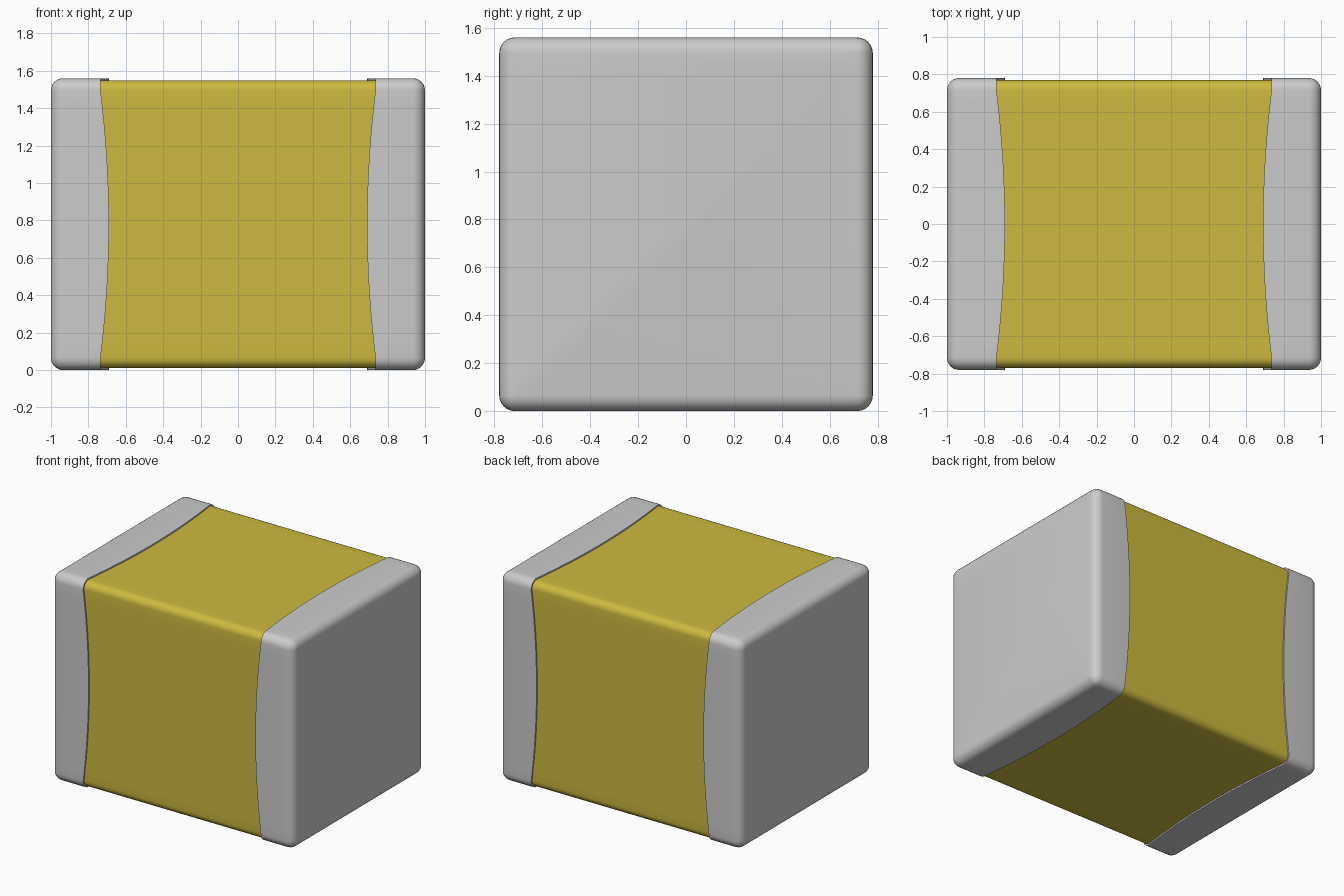
import bpy, bmesh, math

if "Cube" in bpy.data.objects:
    bpy.data.objects.remove(bpy.data.objects["Cube"])

H = 0.78       # half width of the terminals
R = 0.065      # rounding radius
GAP = 0.011    # body sits this far below the terminal surface
SIDE, CORNER = 24, 6


def ring(bm, half, rad, xfun):
    """Rounded-square loop around the x axis; xfun(u) gives x along each side, u in -1..1."""
    verts = []
    c = half - rad
    for k in range(4):
        ca, sa = math.cos(k * math.pi / 2), math.sin(k * math.pi / 2)
        pts = [(half, c * u, u) for u in (-1 + 2 * i / SIDE for i in range(SIDE + 1))]
        for j in range(1, CORNER):
            t = j / CORNER * math.pi / 2
            pts.append((c + rad * math.cos(t), c + rad * math.sin(t), 1))
        for a, b, u in pts:
            verts.append(bm.verts.new((xfun(u), a * ca - b * sa, H + a * sa + b * ca)))
    return verts


def loft(name, sections, color=None):
    """Closed solid through (half, radius, xfun) sections with capped ends."""
    bm = bmesh.new()
    rings = [ring(bm, *s) for s in sections]
    for a, b in zip(rings, rings[1:]):
        n = len(a)
        for i in range(n):
            j = (i + 1) % n
            bm.faces.new((a[i], a[j], b[j], b[i]))
    bm.faces.new(rings[0])
    bm.faces.new(rings[-1])
    bmesh.ops.remove_doubles(bm, verts=bm.verts, dist=1e-5)
    bmesh.ops.recalc_face_normals(bm, faces=bm.faces)
    me = bpy.data.meshes.new(name)
    bm.to_mesh(me)
    bm.free()
    ob = bpy.data.objects.new(name, me)
    bpy.context.collection.objects.link(ob)
    if color:
        mat = bpy.data.materials.new(name)
        mat.diffuse_color = color
        mat.use_nodes = True
        mat.node_tree.nodes["Principled BSDF"].inputs["Base Color"].default_value = mat.diffuse_color
        me.materials.append(mat)
    bpy.ops.object.select_all(action='DESELECT')
    ob.select_set(True)
    bpy.context.view_layer.objects.active = ob
    bpy.ops.object.shade_smooth_by_angle(angle=math.radians(35))
    return ob


# Ceramic body
hb, rb = H - GAP, R - GAP
loft("ceramic_body", [(hb, rb, lambda u: -0.95), (hb, rb, lambda u: 0.95)],
     (0.61, 0.49, 0.05, 1))

# Metal end caps: rounded outer end, curved lip, inner pocket holding the body
for s, name in ((-1, "left_terminal"), (1, "right_terminal")):
    lip = lambda u, s=s: s * (0.735 - 0.045 * (1 - u * u))
    secs = []
    for j in range(CORNER, -1, -1):
        t = j / CORNER * math.pi / 2
        d = R * (1 - math.cos(t))
        x = s * (1 - R + R * math.sin(t))
        secs.append((H - d, R - d, lambda u, x=x: x))
    secs += [(H, R, lip), (hb, rb, lip), (hb, rb, lambda u, s=s: s * 0.95)]
    loft(name, secs)
